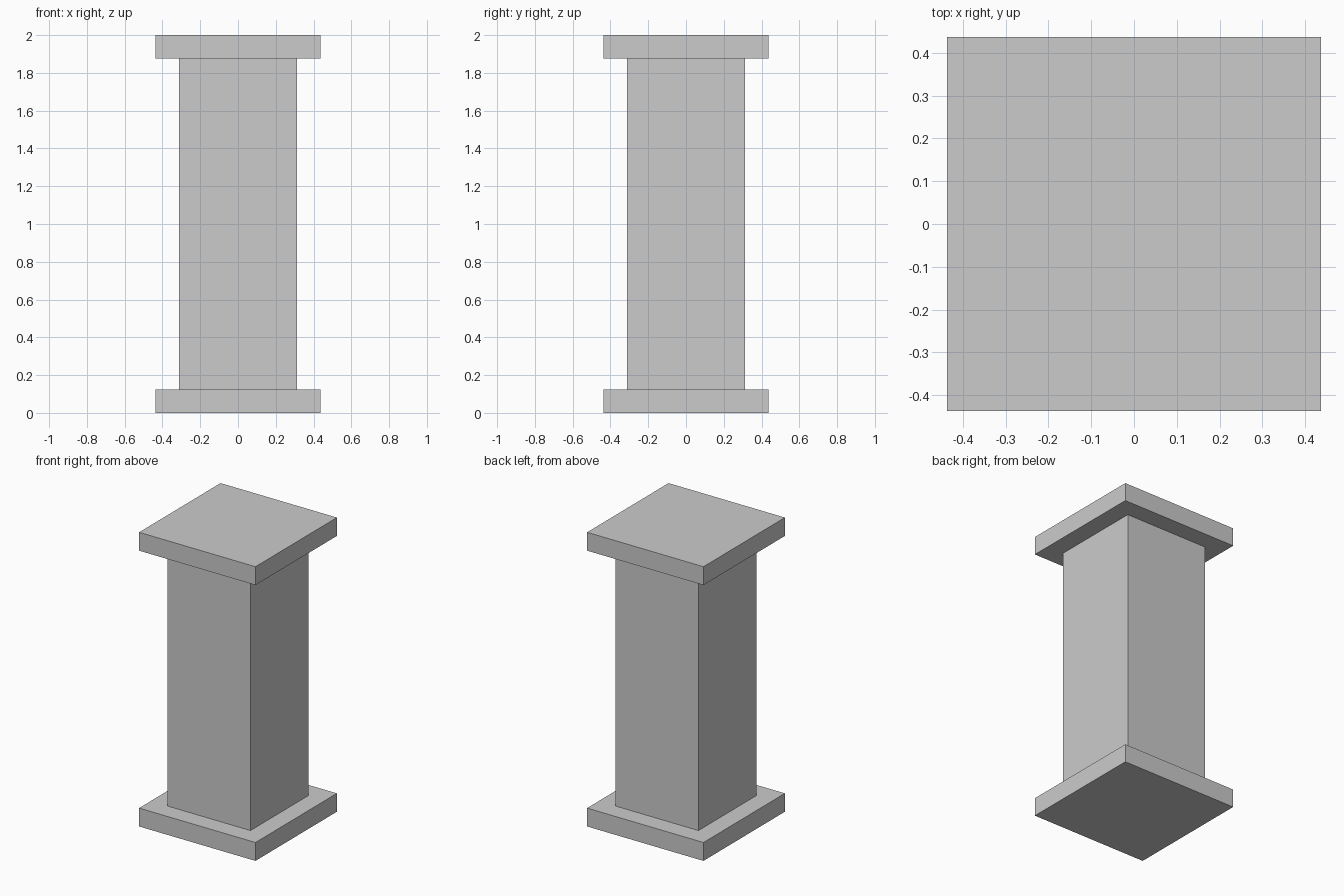
import bpy

if "Cube" in bpy.data.objects:
    bpy.data.objects.remove(bpy.data.objects["Cube"])


def box(name, width, z0, z1):
    """Square block centred on the z axis, spanning z0 to z1."""
    bpy.ops.mesh.primitive_cube_add(size=1, location=(0, 0, (z0 + z1) / 2))
    obj = bpy.context.object
    obj.name = name
    obj.scale = (width, width, z1 - z0)
    bpy.ops.object.transform_apply(location=False, rotation=False, scale=True)
    return obj


HEIGHT = 2.0
SLAB = 0.125

# Square base and matching cap
box("base_slab", 0.875, 0, SLAB)
box("cap_slab", 0.875, HEIGHT - SLAB, HEIGHT)

# Shaft between the slabs
box("shaft", 0.625, SLAB, HEIGHT - SLAB)
